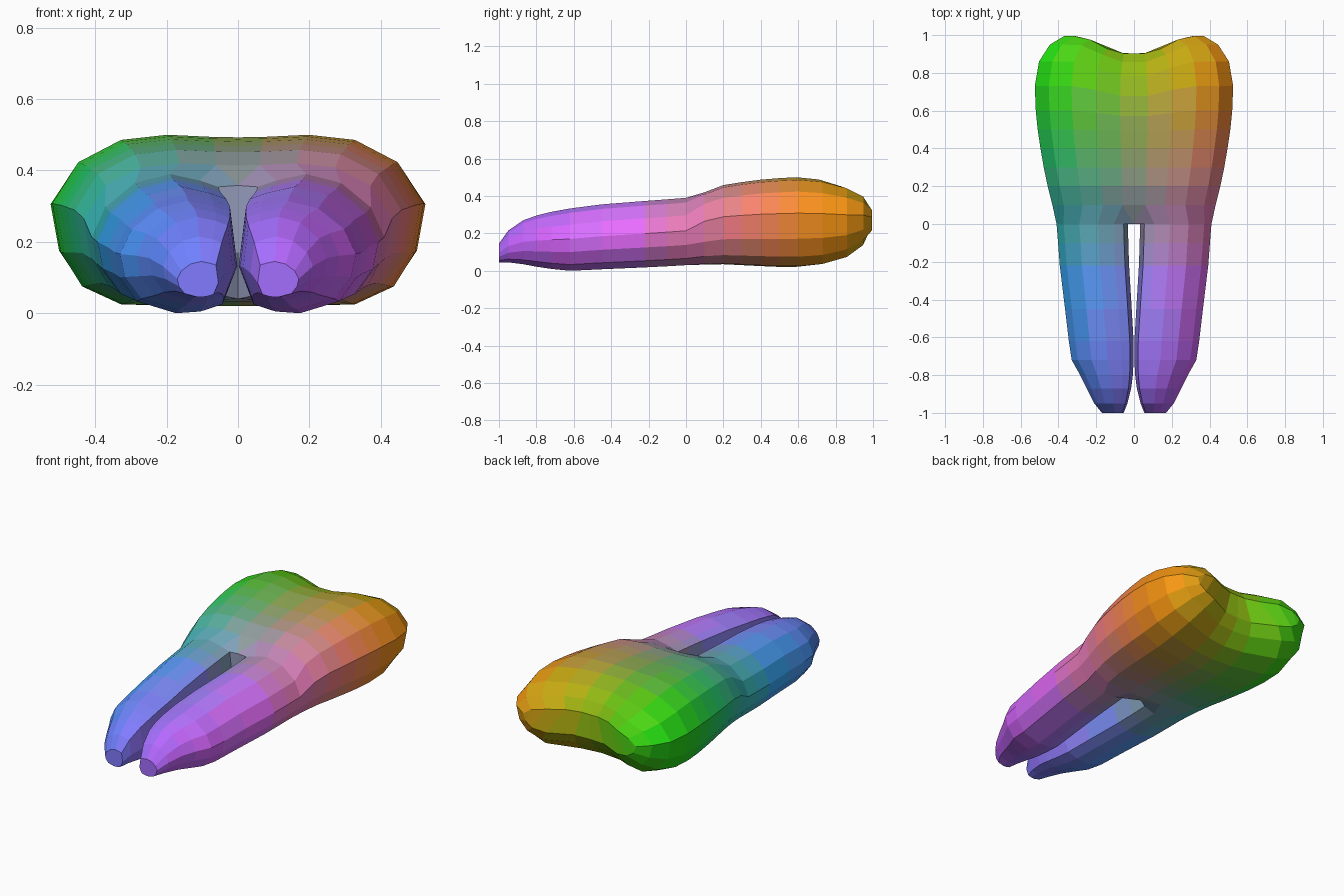
import bpy, bmesh, math

if "Cube" in bpy.data.objects:
    bpy.data.objects.remove(bpy.data.objects["Cube"])

# Half cross-section of the crown: top seam, round the outside, bottom seam, inner seam
CROWN = [(0, .97), (.14, .975), (.38, 1), (.63, .94), (.86, .68), (1, .2), (.955, -.37),
         (.84, -.77), (.63, -.98), (.25, -1), (0, -1), (0, -.3)]
# Closed cross-section of one root, 0 = inner side, 1 = outer side
ROOT = [(.06, .8), (.2, .9), (.42, 1), (.68, .86), (.9, .48), (1, .02), (.96, -.4),
        (.82, -.8), (.5, -1), (.3, -.97), (.12, -.85), (0, -.2)]

# Root rings: y, inner x, outer x, top z, bottom z
root_rings = [(-1.0, .055, .17, .145, .045), (-.95, .035, .21, .215, .045),
              (-.87, .015, .25, .27, .035), (-.8, .006, .285, .295, .022),
              (-.72, .002, .33, .315, .01), (-.62, .002, .345, .333, .0),
              (-.45, .012, .365, .355, .008), (-.22, .026, .393, .373, .018),
              (-.1, .03, .402, .382, .024), (0, .032, .41, .39, .03)]
# Crown rings: y, half width, top z, bottom z
crown_rings = [(.1, .432, .42, .033), (.2, .457, .458, .035), (.3, .478, .474, .03),
               (.4, .495, .487, .025), (.5, .51, .495, .021), (.6, .52, .5, .02),
               (.73, .525, .488, .032), (.86, .503, .452, .07),
               (.95, .445, .405, .135), (.995, .37, .345, .2)]

bm = bmesh.new()


def ring(profile, y, x0, x1, top, bottom, notch=0):
    verts = []
    for u, v in profile:
        x = x0 + u * (x1 - x0)
        z = (top + bottom) / 2 + v * (top - bottom) / 2
        dip = .5 * (1 + math.cos(math.pi * max(0, min(1, (x - .05) / .26))))
        verts.append(bm.verts.new((x, y - notch * dip, z)))
    return verts


def bridge(a, b, count):
    n = len(a)
    for i in range(count):
        j = (i + 1) % n
        bm.faces.new((a[i], a[j], b[j], b[i]))


# Root
rings = [ring(ROOT, *r) for r in root_rings]
for a, b in zip(rings, rings[1:]):
    bridge(a, b, 12)
bm.faces.new(rings[0])

# Crown, open along the seam, with a valley between the two cusps
crown = []
for y, w, top, bottom in crown_rings:
    crown.append(ring(CROWN, y, 0, w, top, bottom, .093 * max(0, min(1, (y - .45) / .5))))
# Fork between the roots: a flat web wall
fork = crown[0]
seam_top = bm.verts.new((0, 0, .358))
seam_bottom = bm.verts.new((0, .06, .04))
seam_mid = fork[11]
seam_mid.co = (0, .005, .17)
low = [seam_top] + fork[1:10] + [seam_bottom, seam_mid]
bridge(rings[-1], low, 12)
bm.faces.new((seam_top, fork[1], fork[0]))
bm.faces.new((seam_bottom, fork[10], fork[9]))
for a, b in zip(crown, crown[1:]):
    bridge(a, b, 10)
# Biting surface
e = crown[-1]
for i in range(4):
    bm.faces.new((e[i], e[i + 1], e[9 - i], e[10 - i]))
bm.faces.new((e[4], e[5], e[6]))
bmesh.ops.delete(bm, geom=[v for v in bm.verts if not v.link_faces], context='VERTS')

# Mirror the half and weld the seam
copy = bmesh.ops.duplicate(bm, geom=bm.verts[:] + bm.edges[:] + bm.faces[:])["geom"]
for v in copy:
    if isinstance(v, bmesh.types.BMVert):
        v.co.x = -v.co.x
seam = [v for v in bm.verts if abs(v.co.x) < 1e-6]
bmesh.ops.remove_doubles(bm, verts=seam, dist=1e-4)
bmesh.ops.recalc_face_normals(bm, faces=bm.faces[:])

# Colour gradient: green and orange crown, blue and purple roots
mesh = bpy.data.meshes.new("tooth")
slots = {}
for f in bm.faces:
    c = f.calc_center_median()
    key = (round(c.x / .08), round(c.y / .12))
    if key not in slots:
        x, y = key[0] * .08, key[1] * .12
        rgb = (.57 + .85 * x, .6 + .15 * y - .3 * x, .72 - .8 * y)
        mat = bpy.data.materials.new("tint")
        mat.diffuse_color = [max(.1, min(1, k)) ** 2.2 for k in rgb] + [1]
        mat.use_nodes = True
        mat.node_tree.nodes["Principled BSDF"].inputs["Base Color"].default_value = mat.diffuse_color
        mesh.materials.append(mat)
        slots[key] = len(slots)
    f.material_index = slots[key]
bm.to_mesh(mesh)
bm.free()
tooth = bpy.data.objects.new("tooth", mesh)
bpy.context.collection.objects.link(tooth)
